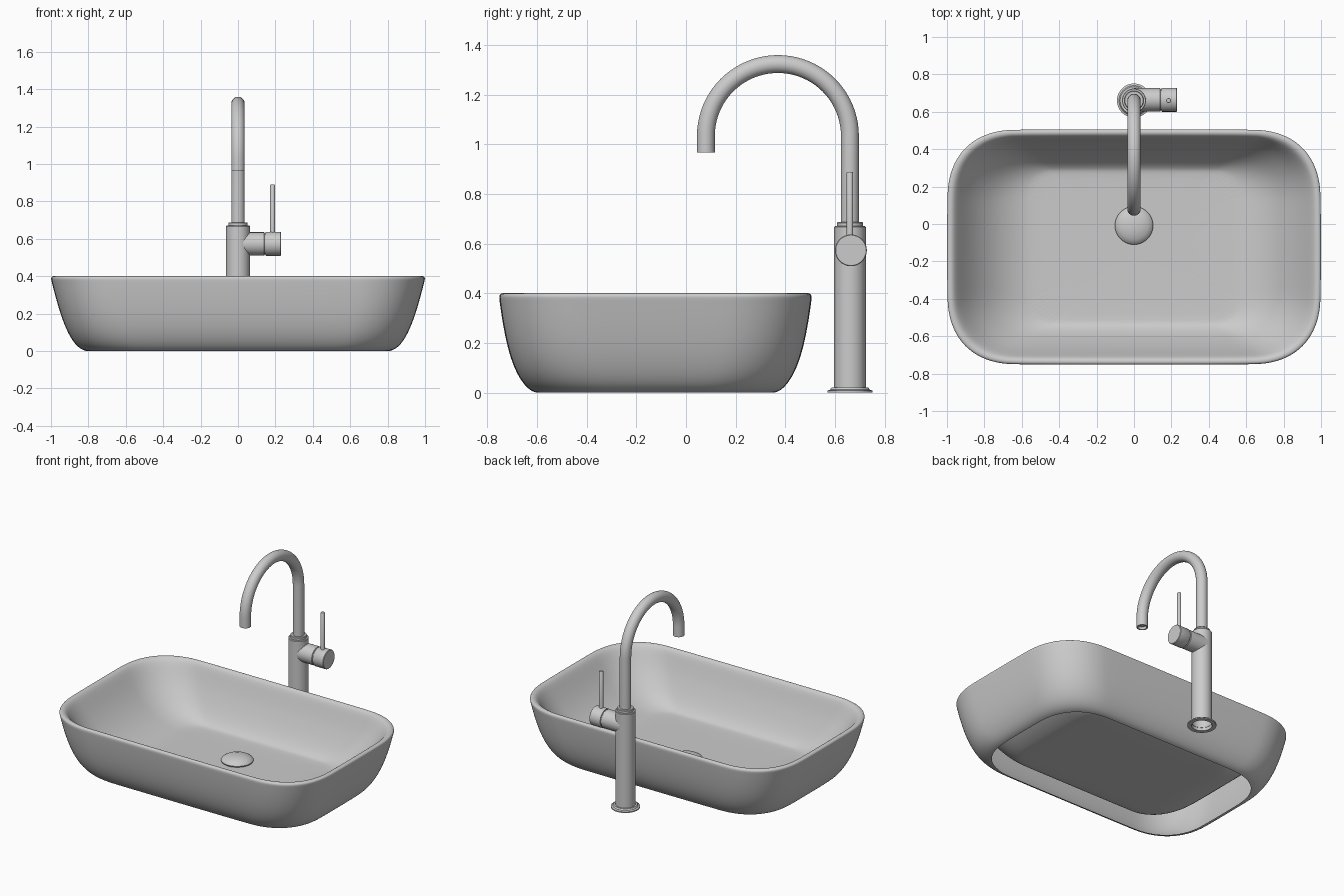
import bpy, bmesh, math
from mathutils import Vector, Matrix

if "Cube" in bpy.data.objects:
    bpy.data.objects.remove(bpy.data.objects["Cube"])

FY = 0.66  # faucet axis, y


def loft(name, rings, cap_start=False, cap_end=False, angle=35, subsurf=0):
    """Skin a list of equal-length closed rings."""
    bm = bmesh.new()
    vr = [[bm.verts.new(p) for p in ring] for ring in rings]
    n = len(vr[0])
    for a, b in zip(vr, vr[1:]):
        for i in range(n):
            j = (i + 1) % n
            bm.faces.new((a[i], a[j], b[j], b[i]))
    if cap_start:
        bm.faces.new(list(reversed(vr[0])))
    if cap_end:
        bm.faces.new(vr[-1])
    bmesh.ops.recalc_face_normals(bm, faces=bm.faces)
    me = bpy.data.meshes.new(name)
    bm.to_mesh(me)
    bm.free()
    ob = bpy.data.objects.new(name, me)
    bpy.context.collection.objects.link(ob)
    bpy.ops.object.select_all(action='DESELECT')
    ob.select_set(True)
    bpy.context.view_layer.objects.active = ob
    if subsurf:
        m = ob.modifiers.new("Subsurf", 'SUBSURF')
        m.levels = m.render_levels = subsurf
        bpy.ops.object.shade_smooth()
    else:
        bpy.ops.object.shade_smooth_by_angle(angle=math.radians(angle))
    return ob


def lathe(name, profile, matrix, cap_start=False, cap_end=False, n=48):
    """Revolve (radius, height) points about local z."""
    rings = [[matrix @ Vector((r * math.cos(2 * math.pi * i / n),
                               r * math.sin(2 * math.pi * i / n), h))
              for i in range(n)] for r, h in profile]
    return loft(name, rings, cap_start, cap_end)


def round_rect(ix, iy, r, z, n=10):
    """Soft-cornered rectangle, inset from the basin's outer rim."""
    hx, hy, cy = 1.001 - ix, 0.63 - iy, -0.123
    pts = []
    for q, (sx, sy) in enumerate(((1, 1), (-1, 1), (-1, -1), (1, -1))):
        for i in range(n + 1):
            a = math.pi / 2 * (q + i / n)
            c, s = abs(math.cos(a)) ** (2 / 2.4), abs(math.sin(a)) ** (2 / 2.4)
            pts.append((sx * (hx - r + r * c), cy + sy * (hy - r + r * s), z))
    return pts


# Basin: outer wall from the open foot, over the rim, down to the floor
profile = [
    (.192, .152, .33, .000), (.168, .130, .34, .006), (.132, .100, .35, .032),
    (.094, .064, .36, .090), (.057, .034, .37, .180), (.025, .013, .38, .290),
    (.005, .002, .39, .370), (.000, .000, .39, .388), (.006, .006, .385, .400),
    (.026, .024, .37, .402), (.046, .040, .36, .388), (.074, .057, .35, .345),
    (.118, .082, .33, .280), (.175, .114, .31, .212), (.250, .150, .27, .146),
    (.335, .184, .22, .098), (.420, .215, .17, .071), (.480, .245, .14, .064),
]
loft("basin", [round_rect(*p) for p in profile], cap_end=True, subsurf=2)

# Domed drain cover
lathe("drain_cover", [(.090, .0655), (.099, .070), (.102, .078), (.096, .087),
                      (.075, .099), (.045, .108), (.015, .111)],
      Matrix.Translation((0, -.008, 0)), cap_start=True, cap_end=True)

# Faucet flange, column and collar
at = Matrix.Translation((0, FY, 0))
lathe("faucet_flange", [(.064, 0), (.091, 0), (.091, .008), (.080, .012),
                        (.074, .021), (.062, .021)], at)
lathe("faucet_body", [(.064, 0), (.064, .666), (.061, .670), (.052, .670),
                      (.052, .684), (.049, .688), (.030, .688)], at, cap_end=True)

# Gooseneck spout with a hollow tip
R, cy, cz, pr = 0.290, FY - 0.290, 1.033, 0.036
path = [(FY, .68, 0), (FY, cz, 0)]
path += [(cy + R * math.cos(a), cz + R * math.sin(a), a)
         for a in (math.pi * i / 40 for i in range(1, 41))]
end_y = cy - R
path.append((end_y, .966, math.pi))


def pipe_ring(y, z, a, r, n=32):
    out = Vector((0, math.cos(a), math.sin(a)))
    side = Vector((1, 0, 0))
    return [Vector((0, y, z)) + r * (out * math.cos(t) + side * math.sin(t))
            for t in (2 * math.pi * i / n for i in range(n))]


rings = [pipe_ring(y, z, a, pr) for y, z, a in path]
rings += [pipe_ring(end_y, .966, math.pi, .028), pipe_ring(end_y, .985, math.pi, .028)]
loft("spout", rings, cap_end=True)

# Side valve, grooved, with its turning knob
side = Matrix.Translation((0, FY + .004, .573)) @ Matrix.Rotation(math.pi / 2, 4, 'Y')
lathe("valve_neck", [(.062, .0), (.062, .140), (.060, .142), (.056, .142),
                     (.056, .150)], side)
lathe("valve_knob", [(.056, .148), (.062, .148), (.064, .151), (.064, .227),
                     (.061, .230)], side, cap_end=True)

# Lever
lathe("lever", [(.013, .60), (.013, .886), (.011, .889)],
      Matrix.Translation((.185, FY, 0)), cap_end=True, n=24)
